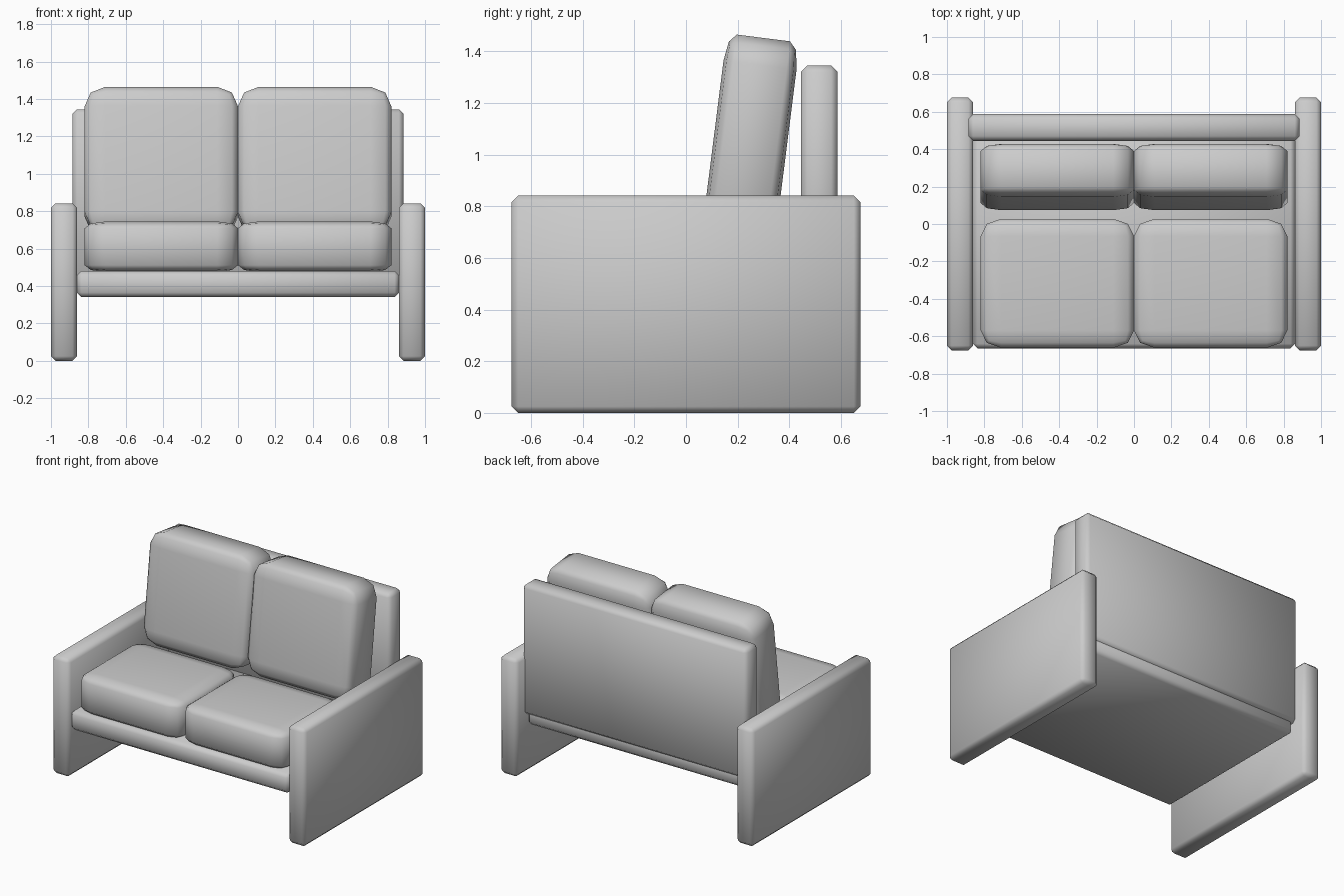
import bpy
import bmesh
from math import radians
from mathutils import Matrix, Vector

default = bpy.data.objects.get("Cube")
if default:
    bpy.data.objects.remove(default, do_unlink=True)

# Upholstery material
grey = bpy.data.materials.new("light grey")
grey.use_nodes = True
colour = (0.6, 0.6, 0.6, 1)
grey.diffuse_color = colour
grey.node_tree.nodes["Principled BSDF"].inputs["Base Color"].default_value = colour


def finish(name, bm, location, tilt=0):
    mesh = bpy.data.meshes.new(name)
    bm.to_mesh(mesh)
    bm.free()
    for face in mesh.polygons:
        face.use_smooth = True
    mesh.materials.append(grey)
    obj = bpy.data.objects.new(name, mesh)
    obj.location = location
    obj.rotation_euler.x = radians(tilt)
    bpy.context.collection.objects.link(obj)
    return obj


def panel(name, low, high, chamfer=0.025):
    """Board between two corners with a single chamfer."""
    low, high = Vector(low), Vector(high)
    bm = bmesh.new()
    bmesh.ops.create_cube(bm, size=1, matrix=Matrix.Diagonal((*(high - low), 1)))
    bmesh.ops.bevel(bm, geom=bm.edges[:], offset=chamfer, segments=1,
                    profile=0.5, affect='EDGES')
    return finish(name, bm, (low + high) / 2)


def cushion(name, size, location, tilt=0):
    """Rounded unit block stretched to size, so its rounding stretches too."""
    bm = bmesh.new()
    bmesh.ops.create_cube(bm, size=1)
    bmesh.ops.bevel(bm, geom=bm.edges[:], offset=0.135, segments=2,
                    profile=0.5, affect='EDGES')
    bmesh.ops.scale(bm, vec=size, verts=bm.verts[:])
    return finish(name, bm, location, tilt)


# Frame
panel("seat_base", (-0.862, -0.665, 0.34), (0.862, 0.565, 0.48))
panel("back_panel", (-0.885, 0.445, 0.42), (0.885, 0.587, 1.345))

# Mirrored arms and cushions
for side, s in (("right", -1), ("left", 1)):
    panel(side + "_arm", (s * 0.93 - 0.07, -0.675, 0), (s * 0.93 + 0.07, 0.675, 0.842))
    cushion(side + "_seat_cushion", (0.82, 0.69, 0.27), (s * 0.41, -0.317, 0.61))
    cushion(side + "_back_cushion", (0.82, 0.285, 0.78), (s * 0.41, 0.251, 1.065), -7.2)
